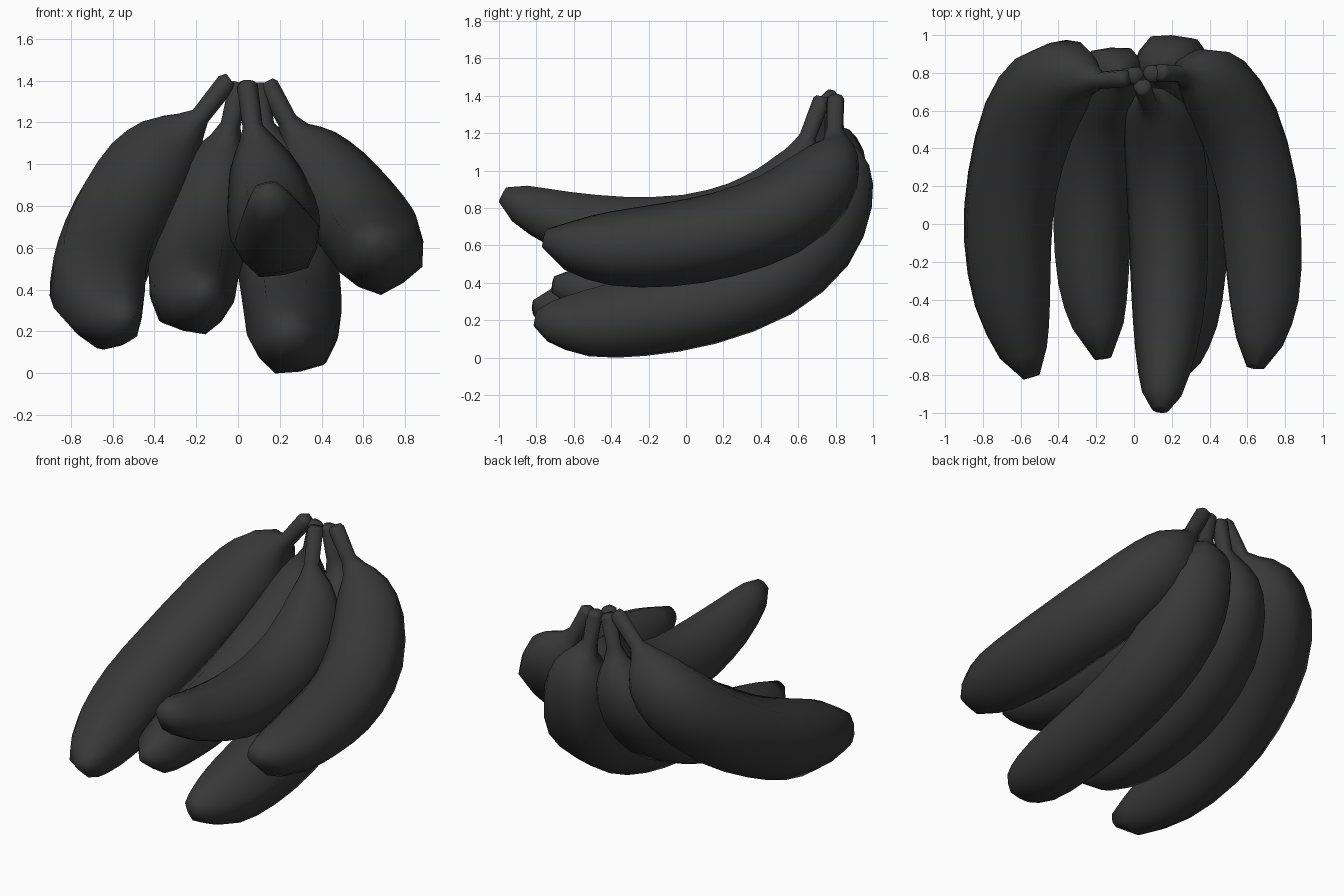
import bpy, bmesh
from math import sin, cos, pi
from mathutils import Vector

SIDES = 12
STEM_R = [0.034, 0.048, 0.046]      # shared stem thickness: tip, collar, base


def smooth_path(keys):
    """Catmull-Rom midpoints between the body keys (x, y, z, radius)."""
    out = []
    for i in range(len(keys) - 1):
        out.append(keys[i])
        if 3 <= i < len(keys) - 2:
            out.append((keys[i] + keys[i + 1]) * 0.5625 - (keys[i - 1] + keys[i + 2]) * 0.0625)
    return out + [keys[-1]]


def banana(name, path, radii):
    keys = [Vector((*p, r)) for p, r in zip(path, STEM_R + radii)]
    keys = smooth_path(keys)
    pts = [k.to_3d() for k in keys]
    rad = [k[3] for k in keys]
    chord = pts[-1] - pts[0]
    inward = (pts[0] + pts[-1]) / 2 - Vector(path[len(path) // 2])
    side = chord.cross(inward).normalized()      # normal of the bend plane
    bm = bmesh.new()
    rings = []
    for i, p in enumerate(pts):
        a, b = pts[max(i - 1, 0)], pts[min(i + 1, len(pts) - 1)]
        t = (b - a).normalized()
        n = side.cross(t).normalized()
        s = t.cross(n).normalized()
        ring = []
        for k in range(SIDES):
            ang = 2 * pi * (k + 1) / SIDES
            r = rad[i] * (1.045 if k % 2 == 0 else 0.965)   # six soft ridges
            wide = 1 - 0.13 * cos(ang)                      # fuller on the outer curve
            ring.append(bm.verts.new(p + r * (cos(ang) * n + wide * sin(ang) * s)))
        rings.append(ring)
    for r0, r1 in zip(rings, rings[1:]):
        for k in range(SIDES):
            j = (k + 1) % SIDES
            bm.faces.new((r0[k], r0[j], r1[j], r1[k]))
    bm.faces.new(rings[0][::-1])
    bm.faces.new(rings[-1])
    bmesh.ops.recalc_face_normals(bm, faces=bm.faces)
    me = bpy.data.meshes.new(name)
    bm.to_mesh(me)
    bm.free()
    for f in me.polygons:
        f.use_smooth = True
    me.materials.append(skin)
    ob = bpy.data.objects.new(name, me)
    bpy.context.collection.objects.link(ob)
    return ob


# dark peel
skin = bpy.data.materials.new("dark_peel")
skin.diffuse_color = (0.04, 0.04, 0.04, 1)

# outer left fruit
banana("banana_outer_left",
       [(-0.035, 0.77, 1.405), (-0.055, 0.77, 1.39), (-0.18, 0.76, 1.23),
        (-0.23, 0.765, 1.18), (-0.325, 0.785, 1.085), (-0.435, 0.735, 0.945),
        (-0.55, 0.54, 0.75), (-0.635, 0.22, 0.56), (-0.66, -0.10, 0.425),
        (-0.635, -0.42, 0.325), (-0.58, -0.68, 0.265), (-0.54, -0.81, 0.27)],
       [0.085, 0.175, 0.225, 0.24, 0.235, 0.23, 0.20, 0.13, 0.045])

# inner left fruit
banana("banana_inner_left",
       [(0.01, 0.785, 1.39), (0.005, 0.785, 1.37), (-0.035, 0.785, 1.19),
        (-0.055, 0.795, 1.12), (-0.085, 0.79, 1.01), (-0.12, 0.735, 0.86),
        (-0.17, 0.58, 0.67), (-0.21, 0.30, 0.51), (-0.22, 0.0, 0.42),
        (-0.215, -0.30, 0.375), (-0.19, -0.54, 0.365), (-0.165, -0.71, 0.39)],
       [0.075, 0.15, 0.20, 0.215, 0.21, 0.205, 0.185, 0.135, 0.045])

# upper middle fruit
banana("banana_upper_middle",
       [(0.045, 0.73, 1.395), (0.045, 0.725, 1.375), (0.07, 0.65, 1.18),
        (0.085, 0.635, 1.12), (0.11, 0.60, 1.01), (0.145, 0.50, 0.87),
        (0.17, 0.30, 0.74), (0.18, 0.0, 0.67), (0.185, -0.35, 0.67),
        (0.17, -0.66, 0.735), (0.15, -0.89, 0.825), (0.14, -0.98, 0.87)],
       [0.08, 0.145, 0.19, 0.21, 0.205, 0.195, 0.16, 0.105, 0.045])

# lower middle fruit
banana("banana_lower_middle",
       [(0.095, 0.795, 1.39), (0.095, 0.795, 1.37), (0.125, 0.80, 1.19),
        (0.145, 0.815, 1.12), (0.17, 0.825, 1.03), (0.20, 0.80, 0.86),
        (0.225, 0.69, 0.64), (0.25, 0.45, 0.43), (0.265, 0.10, 0.29),
        (0.265, -0.25, 0.22), (0.255, -0.53, 0.185), (0.24, -0.73, 0.195),
        (0.235, -0.805, 0.21)],
       [0.08, 0.16, 0.21, 0.235, 0.23, 0.225, 0.215, 0.18, 0.11, 0.045])

# outer right fruit
banana("banana_outer_right",
       [(0.135, 0.80, 1.395), (0.145, 0.80, 1.375), (0.235, 0.795, 1.21),
        (0.27, 0.80, 1.15), (0.34, 0.785, 1.06), (0.43, 0.715, 0.935),
        (0.555, 0.50, 0.775), (0.64, 0.20, 0.665), (0.67, -0.10, 0.61),
        (0.68, -0.40, 0.59), (0.66, -0.62, 0.605), (0.64, -0.755, 0.64)],
       [0.075, 0.15, 0.20, 0.22, 0.22, 0.215, 0.19, 0.13, 0.05])
